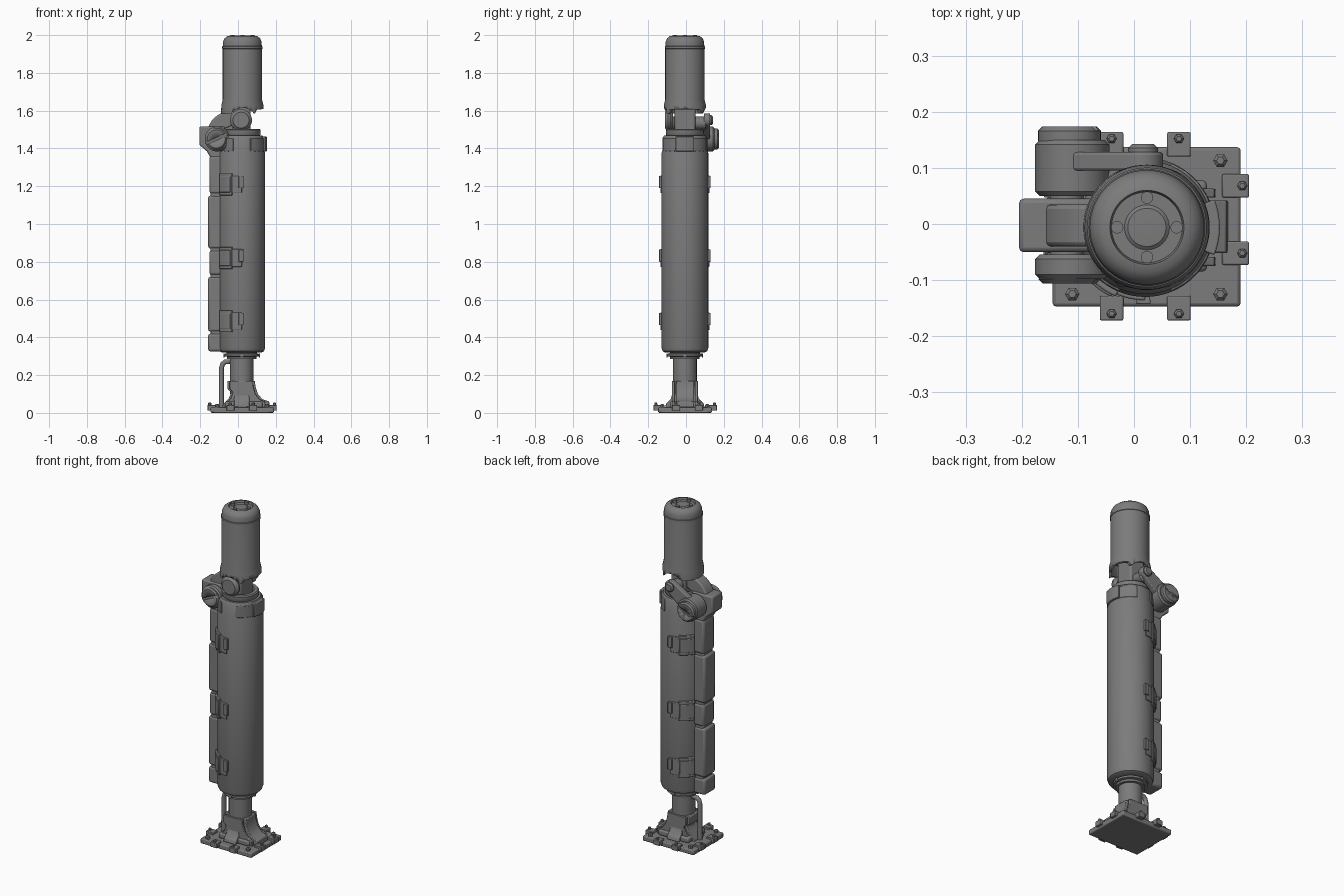
import bpy, bmesh, math
from mathutils import Vector, Matrix

if "Cube" in bpy.data.objects:
    bpy.data.objects.remove(bpy.data.objects["Cube"])

steel = bpy.data.materials.new("dark_grey_steel")
steel.use_nodes = True
steel.diffuse_color = (0.2, 0.2, 0.2, 1)
steel.node_tree.nodes["Principled BSDF"].inputs["Base Color"].default_value = (0.2, 0.2, 0.2, 1)

CX, CY = 0.02, -0.006          # main axis of the strut


def finish(name, bm, bevel=0.0):
    bmesh.ops.recalc_face_normals(bm, faces=bm.faces)
    me = bpy.data.meshes.new(name)
    bm.to_mesh(me)
    bm.free()
    ob = bpy.data.objects.new(name, me)
    bpy.context.collection.objects.link(ob)
    me.materials.append(steel)
    if bevel:
        m = ob.modifiers.new("bevel", "BEVEL")
        m.width, m.segments, m.limit_method = bevel, 2, "ANGLE"
    bpy.context.view_layer.objects.active = ob
    bpy.ops.object.select_all(action="DESELECT")
    ob.select_set(True)
    bpy.ops.object.shade_smooth_by_angle(angle=math.radians(35))
    return ob


def lathe(name, profile, origin, axis=(0, 0, 1), sides=48):
    """Spin (radius, height) points around an axis."""
    bm = bmesh.new()
    vs = [bm.verts.new((r, 0, h)) for r, h in profile]
    es = [bm.edges.new(p) for p in zip(vs, vs[1:])]
    bmesh.ops.spin(bm, geom=vs + es, cent=(0, 0, 0), axis=(0, 0, 1),
                   angle=math.tau, steps=sides)
    bmesh.ops.remove_doubles(bm, verts=bm.verts, dist=1e-5)
    rot = Vector((0, 0, 1)).rotation_difference(Vector(axis)).to_matrix().to_4x4()
    bm.transform(Matrix.Translation(origin) @ rot)
    return finish(name, bm)


def prism(name, points, lo, hi, plane="xz", bevel=0.0):
    """Extrude a flat outline along the remaining axis."""
    place = {"xz": lambda a, b, c: (a, c, b), "yz": lambda a, b, c: (c, a, b),
             "xy": lambda a, b, c: (a, b, c)}[plane]
    bm = bmesh.new()
    face = bm.faces.new([bm.verts.new(place(a, b, lo)) for a, b in points])
    ext = bmesh.ops.extrude_face_region(bm, geom=[face])
    shift = Vector(place(0, 0, hi - lo))
    bmesh.ops.translate(bm, vec=shift, verts=[v for v in ext["geom"] if isinstance(v, bmesh.types.BMVert)])
    return finish(name, bm, bevel)


def box(name, x0, x1, y0, y1, z0, z1, bevel=0.004):
    return prism(name, [(x0, y0), (x1, y0), (x1, y1), (x0, y1)], z0, z1, "xy", bevel)


def band(name, a0, a1, r0, r1, z0, z1, bevel=0.003):
    """Curved plate hugging the main cylinder, angles in degrees."""
    angles = [math.radians(a0 + (a1 - a0) * i / 10) for i in range(11)]
    ring = lambda r, seq: [(CX + r * math.cos(a), CY + r * math.sin(a)) for a in seq]
    return prism(name, ring(r1, angles) + ring(r0, angles[::-1]), z0, z1, "xy", bevel)


def disc(name, x, z, r, y0, y1, c=0.008):
    """Chamfered pin running along y."""
    h = y1 - y0
    return lathe(name, [(0, 0), (r - c, 0), (r, c), (r, h - c), (r - c, h), (0, h)],
                 (x, y0, z), (0, 1, 0), 32)


def cut(target, cutter):
    m = target.modifiers.new("cut", "BOOLEAN")
    m.object, m.operation, m.solver = cutter, "DIFFERENCE", "EXACT"
    bpy.context.view_layer.objects.active = target
    bpy.ops.object.modifier_move_to_index(modifier="cut", index=0)
    bpy.ops.object.modifier_apply(modifier="cut")
    bpy.data.objects.remove(cutter)


# Base plate, corner bolts and edge clamps
box("base_plate", -0.145, 0.19, -0.147, 0.137, 0, 0.03, 0.006)
for sx in (-1, 1):
    for sy in (-1, 1):
        lathe("corner_bolt", [(0.013, 0), (0.013, 0.012), (0.007, 0.018), (0, 0.018)],
              (CX + 0.002 + sx * 0.132, CY + sy * 0.119, 0.029), sides=6)


def clamp(x, y, dx, dy):
    w = 0.021
    ex, ey = (0.024, w) if dx else (w, 0.022)
    box("edge_clamp", x - ex, x + ex, y - ey, y + ey, 0.012, 0.042, 0.003)
    lathe("clamp_bolt", [(0.009, 0), (0.009, 0.01), (0.005, 0.014), (0, 0.014)],
          (x + dx * 0.012, y + dy * 0.01, 0.041), sides=6)


for s in (-1, 1):
    for off in (-0.06, 0.06):
        clamp(CX + off, CY + 0.002 + s * 0.146, 0, s)
        clamp(CX + 0.002 + s * 0.159, off + 0.008, s, 0)

# Flared foot: low block, concave side plates and a cross rib
box("foot_block", -0.07, 0.13, -0.085, 0.078, 0.028, 0.06, 0.008)
flare = [(-0.085, 0.03), (-0.075, 0.05), (-0.05, 0.075), (-0.035, 0.11), (-0.055, 0.125),
         (-0.055, 0.17), (0.09, 0.17), (0.092, 0.14), (0.105, 0.1), (0.13, 0.072),
         (0.165, 0.06), (0.168, 0.03)]
prism("foot_core", flare, -0.052, 0.042, "xz", 0.004)
for y0 in (-0.075, 0.047):
    prism("foot_side_plate", [(0.02 + (x - 0.02) * 0.85, z) for x, z in flare], y0, y0 + 0.016, "xz", 0.003)
cross = [(-0.11, 0.03), (-0.105, 0.05), (-0.08, 0.075), (-0.07, 0.11), (-0.068, 0.15)]
prism("foot_cross_rib", cross + [(2 * CY - y, z) for y, z in cross[::-1]], -0.02, 0.06, "yz", 0.004)

# Neck, collar and side pipe
lathe("neck", [(0.063, 0.1), (0.063, 0.33)], (CX, CY, 0))
lathe("collar", [(0.06, 0.285), (0.078, 0.285), (0.078, 0.297), (0.093, 0.3), (0.093, 0.312),
                 (0.08, 0.316), (0.08, 0.335)], (CX, CY, 0))
for i in range(4):
    a = math.tau * i / 4
    d = Vector((math.cos(a), math.sin(a), 0))
    lathe("collar_screw", [(0.01, 0), (0.01, 0.006), (0, 0.006)],
          Vector((CX, CY, 0.304)) + d * 0.091, d, 12)
curve = bpy.data.curves.new("side_pipe", "CURVE")
curve.dimensions, curve.bevel_depth, curve.bevel_resolution = "3D", 0.013, 4
sp = curve.splines.new("POLY")
path = [(-0.088, 0.03), (-0.088, 0.235), (-0.082, 0.258), (-0.068, 0.27), (-0.02, 0.272)]
sp.points.add(len(path) - 1)
for p, (x, z) in zip(sp.points, path):
    p.co = (x, CY, z, 1)
sp.use_smooth = True
curve.materials.append(steel)
bpy.context.collection.objects.link(bpy.data.objects.new("side_pipe", curve))

# Main cylinder with a stepped top
lathe("main_cylinder", [(0, 0.32), (0.105, 0.32), (0.118, 0.327), (0.124, 0.345), (0.124, 1.375),
                        (0.119, 1.39), (0.119, 1.455), (0.11, 1.468), (0.096, 1.468), (0.1, 1.475),
                        (0.1, 1.497), (0.094, 1.503), (0.075, 1.503), (0.07, 1.48), (0, 1.48)],
      (CX, CY, 0), sides=64)
for mid in (0, 180):
    band("top_collar_plate", mid - 68, mid + 68, 0.11, 0.1235, 1.385, 1.455)
band("top_latch", -22, 22, 0.11, 0.133, 1.385, 1.462)

# Spine cover made of stacked panels
box("spine_core", -0.145, -0.06, -0.05, 0.045, 0.335, 1.4, 0.01)
for z0, z1 in ((0.325, 0.42), (0.43, 0.72), (0.73, 0.86), (0.87, 1.15), (1.16, 1.36)):
    out = -0.158 if z1 - z0 > 0.25 or z0 < 0.4 else -0.151
    box("spine_panel", out, -0.07, -0.054, 0.05, z0, z1, 0.012)

# Three clips on each of the front and back
for z in (0.485, 0.82, 1.21):
    for s in (-1, 1):
        a = lambda deg: s * deg
        band("clip_plate", a(113), a(152), 0.118, 0.134, z - 0.058, z + 0.058)
        band("clip_tongue", a(90), a(114), 0.118, 0.13, z - 0.047, z + 0.047)
        band("clip_catch", a(86), a(97), 0.118, 0.137, z - 0.02, z + 0.045)
        band("clip_rim", a(116), a(150), 0.12, 0.138, z - 0.042, z + 0.042)

# Side hinge: housing, barrels and slotted pin caps
HX, HZ = -0.12, 1.45
housing = [(-0.205, 1.515), (-0.07, 1.515), (-0.07, 1.34), (-0.145, 1.35), (-0.165, 1.385), (-0.205, 1.42)]
prism("hinge_housing", housing, -0.05, 0.045, "xz", 0.008)
disc("hinge_barrel_back", HX + 0.01, HZ, 0.066, 0.05, 0.15)
disc("hinge_barrel_front", HX + 0.01, HZ, 0.066, -0.098, -0.054)
disc("hinge_pin", HX, HZ, 0.03, -0.09, 0.15)
for y0, y1, edge in ((0.14, 0.174, 0.174), (-0.106, -0.09, -0.106)):
    cap = disc("hinge_cap", HX + 0.005, HZ, 0.056, y0, y1)
    slot = box("slot_cutter", -0.1, 0.1, edge - 0.007, edge + 0.007, -0.007, 0.007, 0)
    slot.data.transform(Matrix.Translation((HX + 0.005, 0, HZ)) @ Matrix.Rotation(math.radians(-25), 4, "Y"))
    cut(cap, slot)

# Curved arm rising from the hinge to the upper cylinder
arc = [(CX - 0.055 + 0.13 * math.cos(t), 1.47 + 0.128 * math.sin(t))
       for t in (math.radians(180 - 9 * i) for i in range(11))]
prism("hinge_arm", arc + [(CX - 0.03, 1.53), (-0.08, 1.5), (-0.1, 1.44)], -0.04, 0.035, "xz", 0.008)

# Link between hinge and knuckle on the back
KX, KZ = 0.016, 1.55
ang = math.atan2(KZ - HZ, KX - HX)
capsule = [(cx + r * math.cos(ang + s + math.pi * i / 12), cz + r * math.sin(ang + s + math.pi * i / 12))
           for cx, cz, r, s in ((KX, KZ, 0.036, -math.pi / 2), (HX, HZ, 0.05, math.pi / 2))
           for i in range(13)]
prism("back_link", capsule, 0.095, 0.128, "xz", 0.005)
disc("link_bolt", KX, KZ, 0.027, 0.12, 0.143)

# Knuckle joint
disc("knuckle_pin", KX, 1.535, 0.034, -0.1, 0.11)
disc("knuckle_head", KX, KZ, 0.058, -0.112, -0.07, 0.016)
box("knuckle_core", -0.03, 0.065, -0.06, 0.05, 1.47, 1.7, 0.01)

# Upper cylinder: hollow skirt with an arch, domed cap with a recessed lid
upper = lathe("upper_cylinder", [(0, 1.70), (0.095, 1.68), (0.1, 1.585), (0.113, 1.585), (0.111, 1.63),
                                 (0.104, 1.66), (0.104, 1.94), (0.102, 1.95), (0.102, 1.965),
                                 (0.094, 1.983), (0.08, 1.994), (0.066, 1.997), (0.063, 1.985),
                                 (0.04, 1.985), (0.034, 1.99), (0, 1.992)], (0.023, CY, 0), sides=64)
cut(upper, disc("arch_cutter", 0.024, 1.54, 0.075, -0.3, 0.3))
tilt = prism("rim_cutter", [(0.05, 1.5), (0.3, 1.5), (0.3, 1.625), (0.1, 1.605)], -0.3, 0.3)
cut(upper, tilt)
for i in range(4):
    a = math.tau * i / 4
    d = Vector((math.cos(a), math.sin(a), 0))
    lathe("lid_lug", [(0.011, 0), (0.011, 0.015), (0, 0.015)],
          Vector((0.023, CY, 1.985)) + d * 0.053, sides=16)
lathe("upper_seam_ring", [(0.1, 1.925), (0.1065, 1.928), (0.1065, 1.94), (0.1, 1.943)], (0.023, CY, 0), sides=64)
